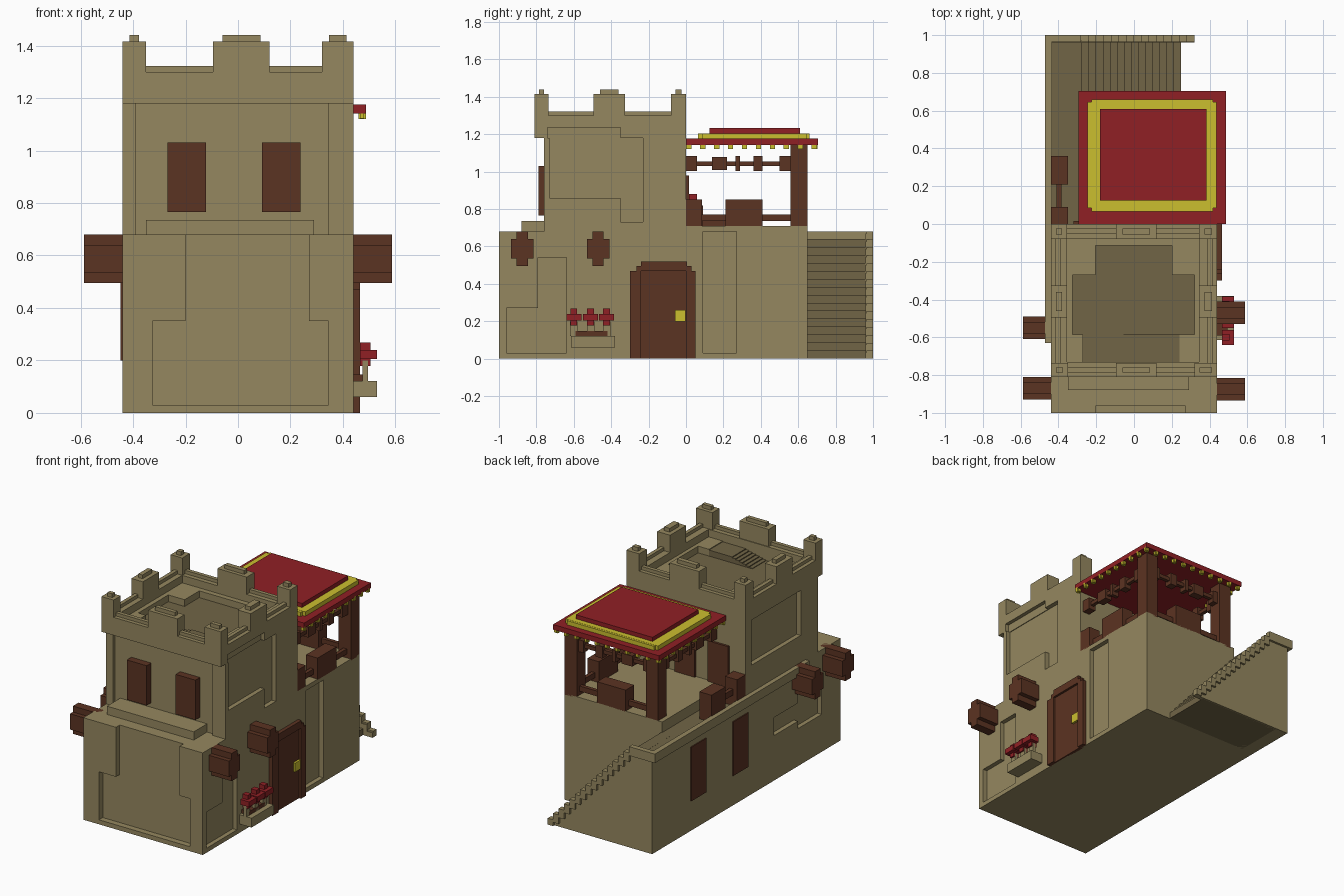
import bpy, bmesh

def material(name, rgb):
    m = bpy.data.materials.new(name)
    m.diffuse_color = (*rgb, 1)
    return m

TAN = material("sandstone", (0.30, 0.245, 0.115))
DARK = material("dark_sandstone", (0.165, 0.13, 0.062))
BROWN = material("brown_wood", (0.105, 0.033, 0.016))
RED = material("red_cloth", (0.28, 0.0145, 0.018))
YELLOW = material("yellow_trim", (0.60, 0.52, 0.028))

def add_box(bm, b):
    x0, x1, y0, y1, z0, z1 = b
    v = [bm.verts.new((x, y, z)) for z in (z0, z1)
         for x, y in ((x0, y0), (x1, y0), (x1, y1), (x0, y1))]
    for f in ((3, 2, 1, 0), (4, 5, 6, 7), (0, 1, 5, 4),
              (1, 2, 6, 5), (2, 3, 7, 6), (3, 0, 4, 7)):
        bm.faces.new([v[i] for i in f])

def boxes(name, mat, *bs):
    """One object made of boxes given as (x0, x1, y0, y1, z0, z1)."""
    bm = bmesh.new()
    for b in bs:
        add_box(bm, b)
    me = bpy.data.meshes.new(name)
    bm.to_mesh(me)
    bm.free()
    me.materials.append(mat)
    ob = bpy.data.objects.new(name, me)
    bpy.context.collection.objects.link(ob)
    return ob

def carve(ob, *bs):
    """Cut box-shaped recesses out of an object."""
    for b in bs:
        cutter = boxes("cutter", TAN, b)
        mod = ob.modifiers.new("recess", 'BOOLEAN')
        mod.operation, mod.solver, mod.object = 'DIFFERENCE', 'EXACT', cutter
        bpy.context.view_layer.objects.active = ob
        bpy.ops.object.modifier_apply(modifier=mod.name)
        bpy.data.objects.remove(cutter)

# Lower house with recessed plaster on front and sides
house = boxes("lower_house", TAN, (-.44, .44, -1, 0, 0, .68))
carve(house,
      (-.325, .345, -1.1, -.96, .03, .35), (-.20, .27, -1.1, -.96, .34, .8),
      (.41, .6, -.96, -.64, .03, .27), (.41, .6, -.79, -.64, .26, .54),
      (-.6, -.41, -.8, -.3, .30, .42), (-.6, -.41, -.8, -.55, .25, .48))

# Terrace block behind the tower, and walkway beside it
terrace = boxes("terrace", TAN, (-.28, .44, 0, .65, 0, .71))
carve(terrace, (.41, .6, .09, .27, .03, .68))
boxes("walkway_base", TAN, (-.44, -.28, 0, .98, 0, .632))
boxes("walkway_floor", DARK, (-.44, -.28, 0, .98, .632, .64))
boxes("walkway_rail", TAN, (-.47, -.435, -.63, 1, .62, .68))

# Outside stairs, climbing towards -x, with a stepped outer wall and cap
N = 15
boxes("back_stairs", DARK, *[(-.35, .25 - .0375 * i, .65, .975, .0427 * i, .0427 * (i + 1))
                             for i in range(N)])
boxes("stair_wall", TAN, *[(-.44 if i == 15 else .28 - .04 * i, .32 - .04 * i, .96, .985,
                            0, .0425 * (i + 1) - .01) for i in range(16)])
boxes("stair_wall_cap", TAN, *[(-.47 if i == 15 else .28 - .04 * i, .32 - .04 * i, .965, 1,
                                max(0, .0425 * (i + 1) - .06), .0425 * (i + 1)) for i in range(16)])

# Tower walls and the ledge at the foot of the front
tower = boxes("tower", TAN, (-.44, .44, -.76, 0, .68, 1.18))
carve(tower, (-.39, .345, -.9, -.74, .6, 1.3),
      (.41, .6, -.73, -.23, .86, 1.18), (.41, .6, -.35, -.23, .73, .87),
      (-.6, -.41, -.58, -.06, .86, 1.16))
boxes("front_ledge", TAN, (-.35, .29, -.88, -.73, .68, .735))

# Tower parapet with a sunken roof floor
par = boxes("parapet", TAN, (-.44, .44, -.81, 0, 1.18, 1.3))
carve(par, (-.355, .345, -.73, -.08, 1.25, 1.5),
      (-.325, .32, -.585, -.27, 1.20, 1.5), (-.205, .20, -.28, -.115, 1.20, 1.5),
      (-.27, .24, -.73, -.58, 1.20, 1.5),
      (.415, .6, -.74, -.35, 1.17, 1.235))
boxes("roof_floor", DARK, (-.325, .32, -.585, -.27, 1.195, 1.205),
      (-.205, .20, -.27, -.115, 1.195, 1.205), (-.27, .24, -.73, -.585, 1.195, 1.205))
boxes("roof_steps", DARK, *[(.07 - .025 * i, .24, -.73, -.585, 1.245 - .006 * (i + 1), 1.245 - .006 * i)
                            for i in range(7)])

# Battlement caps, then merlons with small knobs
boxes("parapet_cap", TAN, (-.415, -.39, -.76, -.03, 1.3, 1.322), (.39, .415, -.76, -.03, 1.3, 1.322),
      (-.4, .4, -.785, -.76, 1.3, 1.322), (-.4, .4, -.05, -.025, 1.3, 1.322))
XS = [(-.44, -.35), (-.095, .12), (.32, .44)]
YS = [(-.81, -.735), (-.495, -.325), (-.08, 0)]
for i, (x0, x1) in enumerate(XS):
    for j, (y0, y1) in enumerate(YS):
        if i == j == 1:
            continue
        if j == 1:
            x0, x1 = (-.44, -.355) if i == 0 else (.345, .44)
        a, c = (.035 if i == 1 else .027), (.035 if j == 1 else .024)
        boxes("merlon", TAN, (x0, x1, y0, y1, 1.3, 1.415),
              (x0 + a, x1 - a, y0 + c, y1 - c, 1.41, 1.44))

# Shutters on the tower front, tower back and left wall
for x in (-.195, .165):
    boxes("front_shutter", BROWN, (x - .073, x + .073, -.788, -.735, .765, 1.03))
for x in (-.245, 0):
    boxes("terrace_door", BROWN, (x - .075, x + .075, -.01, .015, .7, .98))
for y in (.5, .06):
    boxes("left_shutter", BROWN, (-.447, -.42, y - .08, y + .08, .2, .56))

# Jutting roof beams with a cross-shaped section
for s, ys in ((1, (-.875, -.47)), (-1, (-.87, -.55))):
    for y in ys:
        x0, x1 = sorted((s * .40, s * .587))
        boxes("roof_beam", BROWN, (x0, x1, y - .06, y + .06, .535, .64),
              (x0, x1, y - .03, y + .03, .495, .68))

# Main door: stepped frame, panel and knob
boxes("door_frame", BROWN, (.43, .465, -.3, -.24, 0, .47), (.43, .465, 0, .05, 0, .47),
      (.43, .465, -.265, .03, .47, .495), (.43, .465, -.24, .005, .495, .52))
boxes("door_panel", BROWN, (.43, .45, -.24, 0, 0, .47))
boxes("door_knob", YELLOW, (.445, .464, -.06, -.002, .2, .26))

# Flower box
boxes("flower_box", TAN, (.43, .53, -.615, -.38, .06, .122))
boxes("flower_soil", BROWN, (.43, .495, -.59, -.42, .122, .147))
for y in (-.6, -.51, -.425):
    boxes("flower_stem", TAN, (.475, .495, y - .02, y + .02, .122, .2))
    boxes("flower", RED, (.465, .53, y - .04, y + .04, .205, .24),
          (.465, .505, y - .018, y + .018, .178, .268))

# Canopy: red slab, yellow band, red top
boxes("canopy_slab", RED, (-.295, .487, 0, .705, 1.142, 1.176))
boxes("canopy_band", YELLOW, (-.245, .437, .085, .645, 1.176, 1.205),
      (-.225, .417, .065, .66, 1.176, 1.204))
boxes("canopy_top", RED, (-.18, .385, .125, .61, 1.2, 1.232))

# Yellow beads under the canopy edge
bm = bmesh.new()
spots = [(x, .015 + .0745 * i) for x in (-.28, .473) for i in range(10)]
spots += [(-.28 + .0753 * i, .69) for i in range(1, 10)]
for x, y in spots:
    add_box(bm, (x - .014, x + .014, y - .008, y + .008, 1.12, 1.15))
    add_box(bm, (x - .008, x + .008, y - .014, y + .014, 1.122, 1.15))
me = bpy.data.meshes.new("canopy_beads")
bm.to_mesh(me)
bm.free()
me.materials.append(YELLOW)
bpy.context.collection.objects.link(bpy.data.objects.new("canopy_beads", me))

# Canopy posts
for x in (-.25, .35):
    boxes("canopy_post", BROWN, (x, x + .09, .56, .65, .70, 1.145))

# Low railings: right, back and beside the walkway
boxes("right_railing", BROWN, (.385, .41, 0, .6, .735, .77),
      (.355, .44, 0, .085, .705, .85), (.355, .44, .21, .41, .705, .85))
boxes("back_railing", BROWN, (-.2, .4, .595, .62, .735, .77), (-.01, .2, .56, .65, .705, .85))
boxes("walkway_railing", BROWN, (-.41, -.385, 0, .36, .71, .75),
      (-.44, -.35, .21, .36, .64, .82), (-.44, -.35, 0, .09, .64, .82))
boxes("terrace_flower", RED, (.2, .25, .015, .06, .71, .88))

# Upper fretwork under the canopy
FRET = ((0, .06, .04), (.14, .22, .035), (.265, .29, .04), (.36, .41, .04), (.5, .56, .04))
for x in (-.205, .395):
    boxes("side_fretwork", BROWN, (x - .012, x + .012, 0, .6, 1.03, 1.055),
          *[(x - .025, x + .025, a, b, 1.043 - h, 1.043 + h) for a, b, h in FRET])
boxes("back_fretwork", BROWN, (-.2, .4, .593, .617, 1.03, 1.055),
      *[(a - .185, b - .185, .58, .63, 1.043 - h, 1.043 + h) for a, b, h in FRET])
